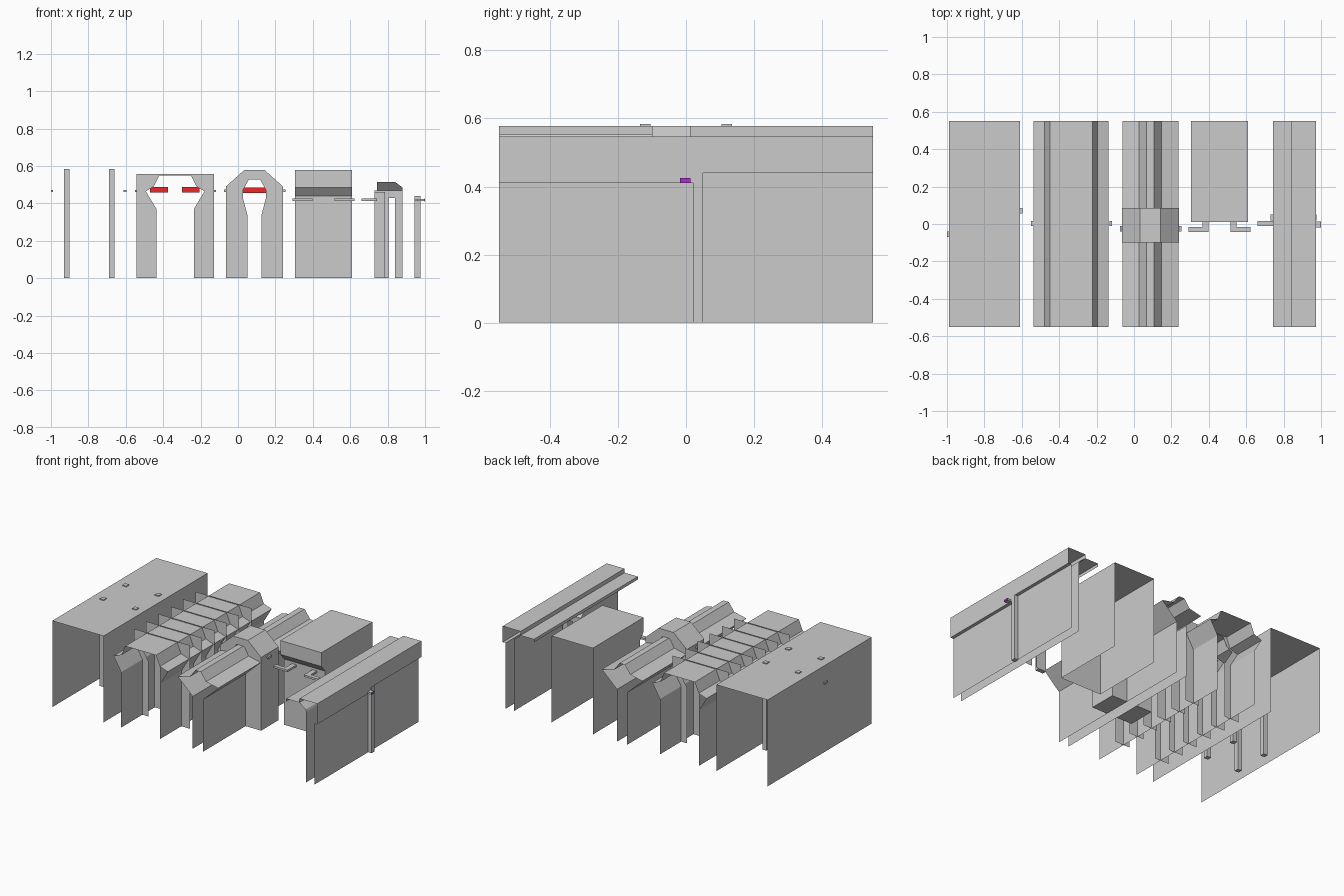
import bpy, bmesh

if "Cube" in bpy.data.objects:
    bpy.data.objects.remove(bpy.data.objects["Cube"])


def finish(name, bm, color=None):
    me = bpy.data.meshes.new(name)
    bm.to_mesh(me)
    bm.free()
    ob = bpy.data.objects.new(name, me)
    bpy.context.collection.objects.link(ob)
    if color:
        mat = bpy.data.materials.new(name + "_paint")
        mat.diffuse_color = color
        mat.use_nodes = True
        mat.node_tree.nodes["Principled BSDF"].inputs["Base Color"].default_value = mat.diffuse_color
        me.materials.append(mat)
    return ob


def sheet(name, pts, y0=-0.55, y1=0.55):
    """Open xz profile swept along y as a thin sheet."""
    bm = bmesh.new()
    a = [bm.verts.new((x, y0, z)) for x, z in pts]
    b = [bm.verts.new((x, y1, z)) for x, z in pts]
    for i in range(len(pts) - 1):
        bm.faces.new((a[i], a[i + 1], b[i + 1], b[i]))
    return finish(name, bm)


def plate(name, pts, y0, y1=None):
    """Flat xz outline, solid if y1 is given."""
    bm = bmesh.new()
    f = bm.faces.new([bm.verts.new((x, y0, z)) for x, z in pts])
    if y1 is not None:
        ext = bmesh.ops.extrude_face_region(bm, geom=[f], use_keep_orig=True)["geom"]
        for v in ext:
            if isinstance(v, bmesh.types.BMVert):
                v.co.y = y1
        bmesh.ops.recalc_face_normals(bm, faces=bm.faces)
    return finish(name, bm)


def box(name, x0, x1, y0, y1, z0, z1, color=None):
    bm = bmesh.new()
    bmesh.ops.create_cube(bm, size=1)
    for v in bm.verts:
        v.co = (x1 if v.co.x > 0 else x0, y1 if v.co.y > 0 else y0, z1 if v.co.z > 0 else z0)
    return finish(name, bm, color)


def mirrored(half, cx):
    """Left half of a profile (offsets from cx) plus its mirror image."""
    return [(cx - d, z) for d, z in half] + [(cx + d, z) for d, z in reversed(half)]


RED = (0.85, 0.02, 0.02, 1)
PURPLE = (0.45, 0.02, 0.65, 1)

# Square cover on four posts
sheet("square_cover", mirrored([(0.19, 0), (0.19, 0.578)], -0.8))
for x in (-0.915, -0.675):
    for y in (-0.12, 0.12):
        box("cover_post", x - 0.015, x + 0.015, y - 0.015, y + 0.015, 0, 0.584)
box("cover_clip_left", -1.0, -0.988, -0.07, -0.04, 0.46, 0.472)
box("cover_clip_right", -0.612, -0.596, 0.055, 0.085, 0.46, 0.472)

# Ribbed tunnel
CB = -0.336
sheet("ribbed_tunnel", mirrored([(0.144, 0), (0.144, 0.37), (0.2, 0.465),
                                 (0.142, 0.485), (0.114, 0.553)], CB))
inner = [(0.1, 0), (0.1, 0.37), (0.157, 0.465), (0.115, 0.49), (0.085, 0.55)]
rib = mirrored(inner, CB) + [(CB + 0.207, 0), (CB + 0.207, 0.558), (CB - 0.207, 0.558), (CB - 0.207, 0)]
for i in range(6):
    plate("tunnel_rib", rib, -0.325 + 0.13 * i)
for x0, x1 in ((-0.47, -0.375), (-0.3, -0.207)):
    box("tunnel_red_block", x0, x1, -0.015, 0.015, 0.458, 0.488, RED)
for x in (-0.545, -0.125):
    box("tunnel_clip", x - 0.007, x + 0.007, -0.012, 0.015, 0.46, 0.472)

# Narrow winged tunnel with a wide collar
CC = 0.088
sheet("winged_tunnel", mirrored([(0.038, 0), (0.038, 0.35), (0.15, 0.455),
                                 (0.06, 0.475), (0.02, 0.53)], CC))
collar = mirrored([(0.038, 0), (0.038, 0.34), (0.062, 0.43), (0.062, 0.47), (0.03, 0.528)], CC)
collar += [(p[0], p[1]) for p in reversed(mirrored(
    [(0.153, 0), (0.153, 0.49), (0.055, 0.578)], CC))]
plate("tunnel_collar", collar, -0.1, 0.085)
box("collar_red_block", 0.028, 0.15, -0.04, -0.01, 0.455, 0.486, RED)
box("collar_red_bar", -0.003, 0.18, -0.035, -0.015, 0.463, 0.473, RED)
for x0, x1 in ((-0.075, -0.003), (0.18, 0.255)):
    box("collar_clip", x0, x1, -0.04, -0.01, 0.461, 0.474)

# Half-length hood with overhanging front, open at the back
bm = bmesh.new()
prof = [(0.05, 0), (0.05, 0.44), (0.012, 0.485), (0.012, 0.578), (0.55, 0.578), (0.55, 0)]
L, R = ([bm.verts.new((x, y, z)) for y, z in prof] for x in (0.305, 0.61))
bm.faces.new(L)
bm.faces.new(R[::-1])
for i in range(4):
    bm.faces.new((L[i], R[i], R[i + 1], L[i + 1]))
bmesh.ops.recalc_face_normals(bm, faces=bm.faces)
finish("half_hood", bm)
for s in (-1, 1):
    xs = sorted((0.457 + s * 0.06, 0.457 + s * 0.165))
    xi = sorted((0.457 + s * 0.06, 0.457 + s * 0.092))
    box("hood_handle_bar", *xs, -0.042, -0.015, 0.412, 0.425)
    box("hood_handle_stem", *xi, -0.015, 0.05, 0.412, 0.425)

# Stepped roof with hanging lip and two walls
sheet("stepped_roof", [(0.742, 0.5), (0.742, 0.52), (0.84, 0.52), (0.84, 0.547),
                       (0.972, 0.547), (0.972, 0.44)])
sheet("roof_inner_wall", [(0.84, 0.52), (0.885, 0.485), (0.89, 0.47), (0.89, 0)])
sheet("outer_wall_front", [(0.972, 0.44), (0.972, 0.41), (0.95, 0.41), (0.95, 0)], -0.55, 0.02)
sheet("outer_wall_back", [(0.972, 0.44), (0.95, 0.44), (0.95, 0)], 0.05, 0.55)
box("wall_post", 0.945, 0.975, 0.02, 0.05, 0, 0.44)

# Bracket under the roof
plate("bracket_legs", [(0.73, 0), (0.805, 0), (0.805, 0.43), (0.84, 0.43), (0.84, 0),
                       (0.88, 0), (0.88, 0.47), (0.73, 0.47)], 0.05)
box("bracket_side_leg", 0.73, 0.785, 0.02, 0.05, 0, 0.46)
bm = bmesh.new()
bm.faces.new([bm.verts.new((x, 0.05 - (z - 0.47), z)) for x, z in
              [(0.742, 0.47), (0.88, 0.47), (0.88, 0.485), (0.84, 0.515), (0.742, 0.515)]])
finish("bracket_hood", bm)
box("bracket_handle", 0.66, 0.742, -0.012, 0.015, 0.412, 0.425)
box("wall_clip", 0.95, 0.996, -0.018, 0.013, 0.412, 0.424)
box("wall_clip_end", 0.996, 1.0, -0.018, 0.013, 0.411, 0.425, PURPLE)
